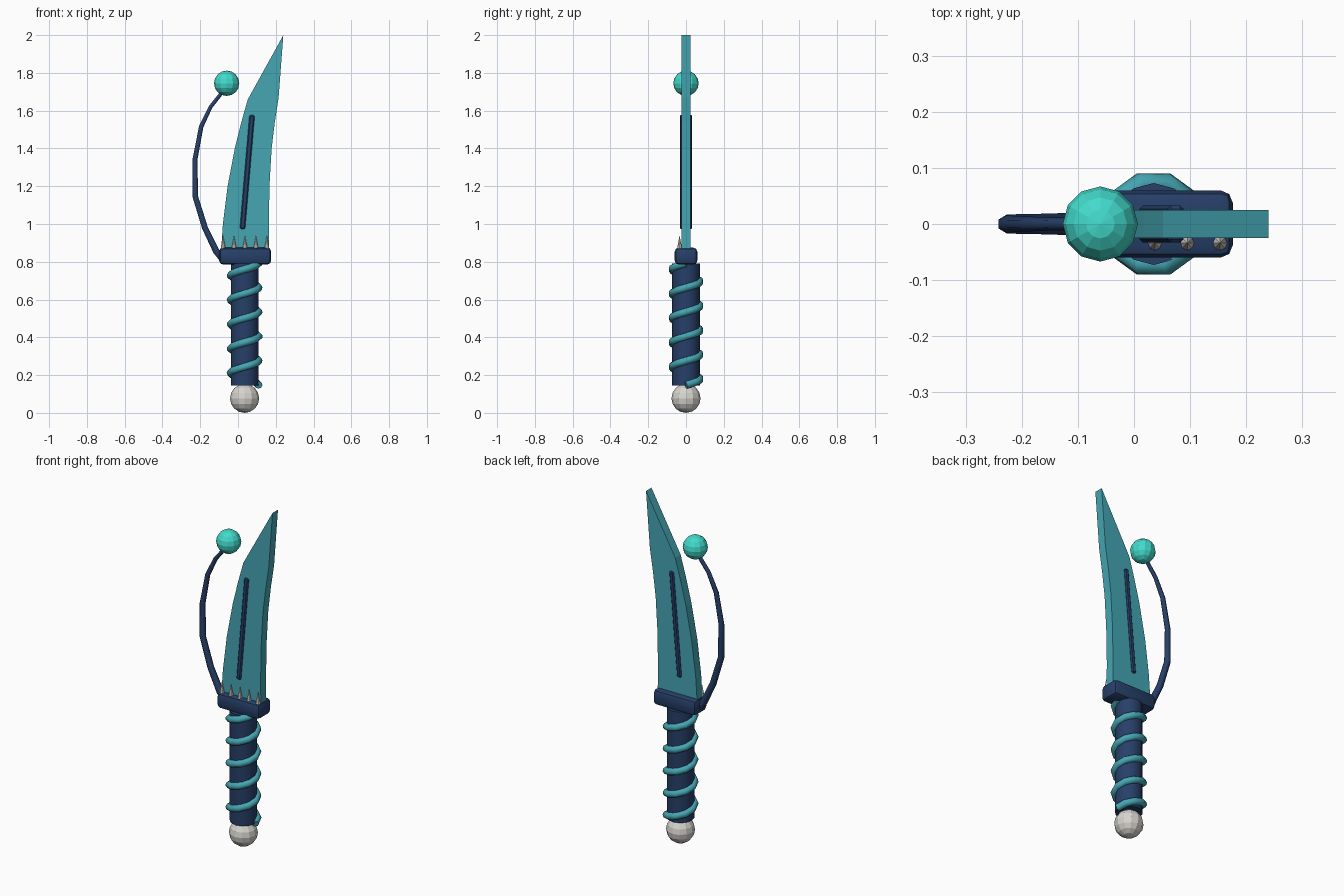
import bpy, bmesh, math
from mathutils import Matrix

if "Cube" in bpy.data.objects:
    bpy.data.objects.remove(bpy.data.objects["Cube"], do_unlink=True)


def material(name, rgb):
    m = bpy.data.materials.new(name)
    m.use_nodes = True
    m.diffuse_color = (*rgb, 1)
    m.node_tree.nodes["Principled BSDF"].inputs["Base Color"].default_value = (*rgb, 1)
    return m


TEAL = material("steel teal", (0.06, 0.38, 0.45))
NAVY = material("dark navy", (0.02, 0.05, 0.14))
AQUA = material("bright aqua", (0.055, 0.70, 0.60))
BONE = material("bone white", (0.68, 0.66, 0.62))
GRIP_X = 0.035


def add_mesh(name, bm, mat):
    bmesh.ops.recalc_face_normals(bm, faces=bm.faces)
    me = bpy.data.meshes.new(name)
    bm.to_mesh(me)
    bm.free()
    me.materials.append(mat)
    ob = bpy.data.objects.new(name, me)
    bpy.context.collection.objects.link(ob)
    return ob


def smooth(ob, degrees=50):
    bpy.ops.object.select_all(action='DESELECT')
    bpy.context.view_layer.objects.active = ob
    ob.select_set(True)
    bpy.ops.object.shade_smooth_by_angle(angle=math.radians(degrees))


def ball(name, loc, radius, mat):
    bm = bmesh.new()
    bmesh.ops.create_uvsphere(bm, u_segments=12, v_segments=8, radius=radius,
                              matrix=Matrix.Translation(loc))
    return add_mesh(name, bm, mat)


def cone(name, loc, r1, r2, depth, sides, mat):
    bm = bmesh.new()
    bmesh.ops.create_cone(bm, cap_ends=True, segments=sides, radius1=r1, radius2=r2,
                          depth=depth, matrix=Matrix.Translation(loc))
    return add_mesh(name, bm, mat)


def box(name, loc, size, bevel, segments, mat, tilt=0):
    bm = bmesh.new()
    bmesh.ops.create_cube(bm, size=1, matrix=Matrix.Diagonal((*size, 1)))
    bmesh.ops.bevel(bm, geom=bm.edges[:], offset=bevel, segments=segments,
                    profile=0.5, affect='EDGES')
    bm.transform(Matrix.Translation(loc) @ Matrix.Rotation(tilt, 4, 'Y'))
    return add_mesh(name, bm, mat)


def tube(name, points, radii, bevel, resolution, mat):
    cu = bpy.data.curves.new(name, 'CURVE')
    cu.dimensions = '3D'
    cu.bevel_depth = bevel
    cu.bevel_resolution = resolution
    cu.use_fill_caps = True
    sp = cu.splines.new('POLY')
    sp.points.add(len(points) - 1)
    for p, co, r in zip(sp.points, points, radii):
        p.co = (*co, 1)
        p.radius = r
    cu.materials.append(mat)
    ob = bpy.data.objects.new(name, cu)
    bpy.context.collection.objects.link(ob)
    bpy.ops.object.select_all(action='DESELECT')
    bpy.context.view_layer.objects.active = ob
    ob.select_set(True)
    bpy.ops.object.convert(target='MESH')
    return bpy.context.view_layer.objects.active


# Blade: flat outline extruded through its thickness
outline = [(-0.09, 0.85), (-0.08, 1.0), (-0.055, 1.2), (-0.017, 1.4), (0.018, 1.54),
           (0.052, 1.66), (0.24, 2.0), (0.215, 1.67), (0.195, 1.54), (0.178, 1.4),
           (0.167, 1.21), (0.163, 1.0), (0.165, 0.85)]
bm = bmesh.new()
face = bm.faces.new([bm.verts.new((x, -0.025, z)) for x, z in outline])
ext = bmesh.ops.extrude_face_region(bm, geom=[face])
bmesh.ops.translate(bm, vec=(0, 0.05, 0),
                    verts=[g for g in ext["geom"] if isinstance(g, bmesh.types.BMVert)])
add_mesh("blade", bm, TEAL)

# Dark inlay bar passing through the blade
box("blade_inlay", (0.049, 0, 1.275), (0.028, 0.066, 0.605), 0.006, 1, NAVY,
    math.atan2(0.05, 0.59))

# Guard, grip and pommel
smooth(box("guard", (0.038, 0, 0.83), (0.276, 0.12, 0.09), 0.022, 2, NAVY), 30)
grip = cone("grip", (GRIP_X, 0, 0.4675), 0.073, 0.073, 0.645, 12, NAVY)
smooth(grip)
ball("pommel", (GRIP_X, 0, 0.077), 0.077, BONE)

# Spiral wrap around the grip
TURNS, STEPS = 5, 10
wrap = []
for i in range(TURNS * STEPS + 1):
    a = math.tau * i / STEPS
    wrap.append((GRIP_X + 0.075 * math.cos(a), 0.075 * math.sin(a),
                 0.147 + 0.645 * i / (TURNS * STEPS)))
smooth(tube("grip_wrap", wrap, [1] * len(wrap), 0.02, 2, TEAL))

# Row of spikes along the front of the guard
for i in range(5):
    cone(f"guard_spike_{i + 1}", (0.037 + 0.058 * (i - 2), -0.034, 0.903),
         0.014, 0, 0.076, 8, BONE)

# Curved branch rising from the guard, with its orb
path = [(-0.07, 0.80), (-0.115, 0.855), (-0.175, 0.98), (-0.226, 1.145),
        (-0.228, 1.34), (-0.195, 1.515), (-0.145, 1.62), (-0.07, 1.715)]
tube("branch", [(x, 0, z) for x, z in path],
     [1.1, 1.1, 1, 0.95, 0.85, 0.75, 0.65, 0.6], 0.018, 1, NAVY)
ball("branch_orb", (-0.06, 0, 1.745), 0.067, AQUA)
